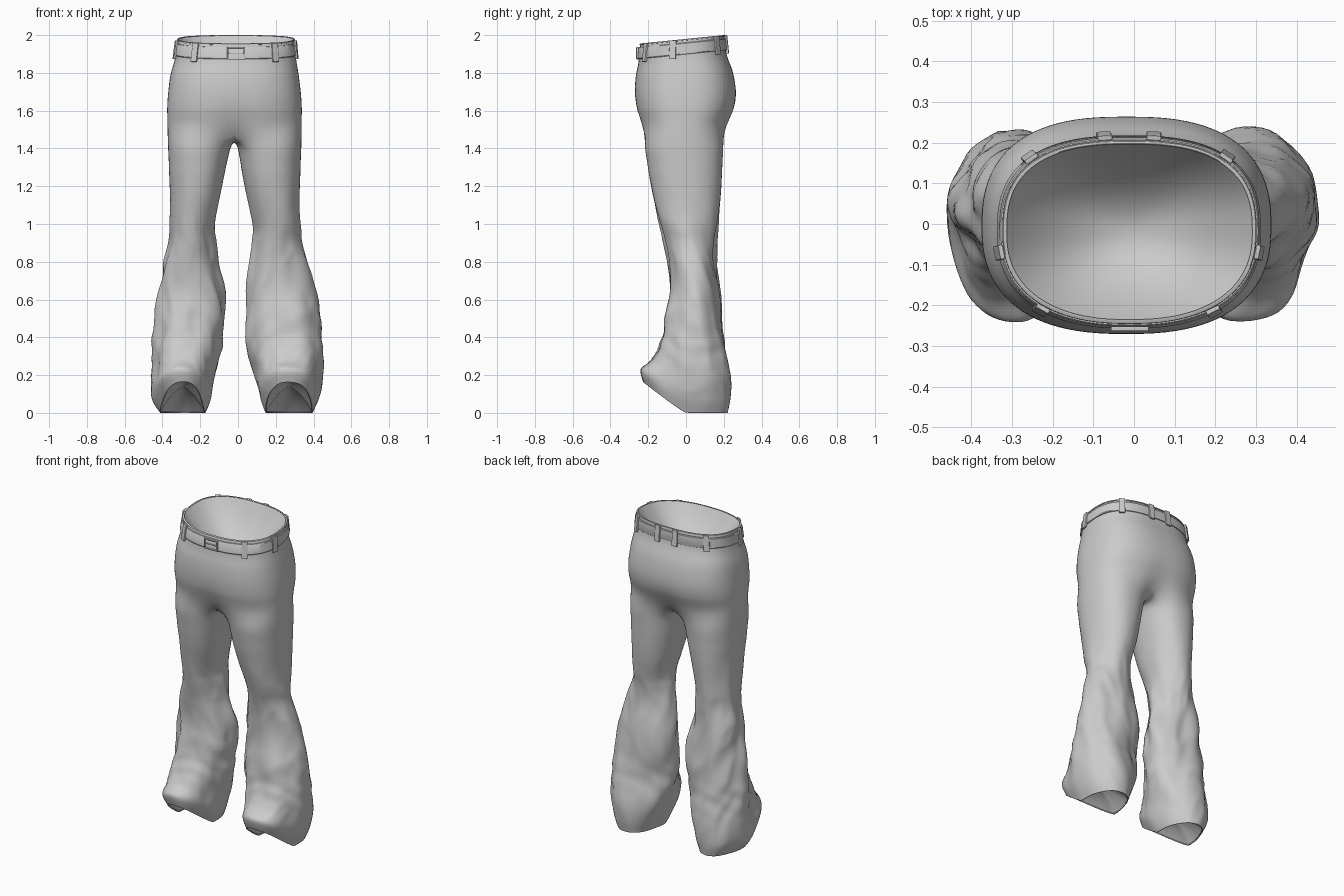
import bpy, bmesh
from math import sin, cos, pi, exp
from mathutils import Vector, Matrix, noise

if "Cube" in bpy.data.objects:
    bpy.data.objects.remove(bpy.data.objects["Cube"])

N, K = 96, 15            # verts round the waist, verts across the crotch
H = N // 2
M = H + K + 1            # verts round one leg

# z, x left, x right, y front, y back, waist tilt, centre cleft, front and back squareness
TORSO = [(1.98, -.32, .298, -.242, .203, .1, 0, 2.35, 2.6),
         (1.88, -.333, .307, -.252, .214, .1, 0, 2.4, 2.6),
         (1.79, -.357, .321, -.266, .249, .04, 0, 2.5, 2.6),
         (1.69, -.37, .333, -.27, .264, .0, 0, 2.55, 2.6),
         (1.60, -.375, .338, -.26, .252, 0, .02, 2.55, 2.55),
         (1.51, -.374, .338, -.237, .218, 0, .1, 2.45, 2.45)]
# z, left inner, left outer, right inner, right outer, y front, y back, squareness
LEGS = [(1.42, -.036, -.372, -.004, .337, -.222, .20, 2.3),
        (1.20, -.085, -.362, .035, .328, -.185, .187, 2.15),
        (1.00, -.12, -.362, .08, .33, -.145, .18, 1.95),
        (.90, -.115, -.367, .075, .335, -.125, .175, 1.9),
        (.78, -.105, -.40, .058, .375, -.105, .175, 1.9),
        (.60, -.072, -.425, .047, .418, -.09, .185, 2),
        (.38, -.085, -.448, .05, .442, -.125, .192, 2.1),
        (.20, -.118, -.453, .08, .453, -.18, .225, 2.2),
        (.08, -.14, -.455, .112, .43, -.238, .233, 2.2),
        (.0, -.175, -.41, .145, .395, -.228, .222, 2.2)]


def at(rows, t):
    """Smooth interpolation through table rows."""
    i = max(0, min(int(t), len(rows) - 2))
    u = t - i
    a, b, c, d = (rows[max(0, min(len(rows) - 1, i + k))] for k in (-1, 0, 1, 2))
    return [.5 * (2 * q + (r - p) * u + (2 * p - 5 * q + 4 * r - s) * u * u
                  + (3 * q - p - 3 * r + s) * u ** 3) for p, q, r, s in zip(a, b, c, d)]


def spow(v, n):
    return (1 if v > 0 else -1) * abs(v) ** (2 / n)


def torso_point(i, t, off=0.0):
    z, xl, xr, yf, yb, tilt, cleft, nf, nb = at(TORSO, t)
    a = -pi / 2 - 2 * pi * i / N
    n = nf if sin(a) < 0 else nb
    x = (xl + xr) / 2 + ((xr - xl) / 2 + off) * spow(cos(a), n)
    y = (yf + yb) / 2 + ((yb - yf) / 2 + off) * spow(sin(a), n)
    y *= 1 - cleft * exp(-((x + .02) / .07) ** 2)
    return Vector((x, y, z + tilt * y))


def leg_point(j, t, side):
    z, li, lo, ri, ro, yf, yb, n = at(LEGS, t)
    xi, xo = (li, lo) if side < 0 else (ri, ro)
    a = -pi / 4 - 2 * pi * j / M
    # knees are slimmer front to back
    knee = exp(-((z - .88) / .17) ** 2) * (.026 if side > 0 else .01)
    yf, yb = yf + knee * .8, yb - knee
    # cloth folds, growing towards the hem
    g = max(0, min(1, (1.25 - z) / .7))
    f = noise.noise(Vector((1.2 * cos(a) + side * 7, 1.2 * sin(a), z * 3.5 + .9 * sin(a)))) * .035
    f += (1 - abs(noise.noise(Vector((1.6 * cos(a), 1.6 * sin(a) + side * 3, z * 6 + 1.5 * cos(a)))) * 2.5) - .6) * .008
    f += .003 * exp(-((z - .34) / .09) ** 2) * sin(z * 55 + 2.5 * sin(a + side) + 3 * cos(2 * a))
    f *= g * min(1, .3 + z * 2)
    rx, ry = abs(xo - xi) / 2 + f, (yb - yf) / 2 + f * .8
    x = (xi + xo) / 2 - side * rx * spow(cos(a), n)
    y = (yf + yb) / 2 + ry * spow(sin(a), n)
    lift = .17 * max(0, 1 - z / .6) * (max(0, -y) / .235) ** 1.1
    return Vector((x, y, max(0, z) + lift))


def make(name, bm, smooth=True):
    me = bpy.data.meshes.new(name)
    bm.to_mesh(me)
    bm.free()
    for p in me.polygons:
        p.use_smooth = smooth
    ob = bpy.data.objects.new(name, me)
    bpy.context.collection.objects.link(ob)
    return ob


def bridge(bm, up, low, flip=False):
    n = len(up)
    for i in range(n):
        q = [up[i], up[(i + 1) % n], low[(i + 1) % n], low[i]]
        bm.faces.new(q[::-1] if flip else q)


# Trousers: torso rings, split at the crotch into two lofted legs
bm = bmesh.new()
ring = None
for s in range(26):
    new = [bm.verts.new(torso_point(i, s / 5)) for i in range(N)]
    if ring:
        bridge(bm, ring, new)
    ring = new
front, back = ring[0].co, ring[H].co
crotch = []
for k in range(1, K + 1):
    p = back.lerp(front, k / (K + 1))
    p.z -= .05 * sin(pi * k / (K + 1)) ** .8
    crotch.append(bm.verts.new(p))
hems = []
for side in (-1, 1):
    half = ring[:H + 1] if side < 0 else [ring[-i % N] for i in range(H + 1)]
    prev = half + crotch
    steps = (len(LEGS) - 1) * 9
    for s in range(steps + 1):
        new = [bm.verts.new(leg_point(j, s / 9, side)) for j in range(M)]
        bridge(bm, prev, new, side > 0)
        prev = new
    hems.append([v.co.copy() for v in prev])
# soften the join of legs and seat
zone = [v for v in bm.verts if 1.28 < v.co.z < 1.6]
for _ in range(6):
    bmesh.ops.smooth_vert(bm, verts=zone, factor=.5, use_axis_x=True, use_axis_y=True, use_axis_z=True)
trousers = make("trousers", bm)
mod = trousers.modifiers.new("cloth_thickness", 'SOLIDIFY')
mod.thickness, mod.offset = .006, -1


# Bands that follow the waist: section is a list of (drop below rim, offset)
def band(name, section):
    bm = bmesh.new()
    rings = [[bm.verts.new(torso_point(i, d * 10, o)) for i in range(N)] for d, o in section]
    for a, b in zip(rings, rings[1:] + rings[:1]):
        bridge(bm, a, b)
    bmesh.ops.recalc_face_normals(bm, faces=bm.faces[:])
    ob = make(name, bm)
    bpy.context.view_layer.objects.active = ob
    ob.select_set(True)
    bpy.ops.object.shade_smooth_by_angle(angle=.6)
    ob.select_set(False)


band("belt", [(.026, -.003), (.026, .005), (.030, .008), (.078, .008), (.082, .005), (.082, -.003)])
band("waist_rim", [(0, -.007), (0, .001), (.003, .003), (.012, .003), (.014, -.003)])


# Inner linings that close an opening as a shallow bowl
def lining(name, rim, depth, flip):
    bm = bmesh.new()
    mid = sum(rim, Vector()) / len(rim)
    prev = None
    for s in range(16):
        r = 1 - s / 16
        new = [bm.verts.new(mid + (p - mid) * r + Vector((0, 0, depth * (1 - r * r)))) for p in rim]
        if prev:
            bridge(bm, prev, new, flip)
        prev = new
    bm.faces.new(prev[::-1] if flip else prev)
    make(name, bm)


lining("waist_lining", [torso_point(i, .1, -.006) for i in range(N)], -.2, True)
for name, hem, flip in zip(("left_hem_lining", "right_hem_lining"), hems, (False, True)):
    mid = sum(hem, Vector()) / M
    lining(name, [p.lerp(mid, .03) + Vector((0, 0, .006)) for p in hem], .08, flip)


def block(name, size, matrix, bevel=.003):
    bm = bmesh.new()
    bmesh.ops.create_cube(bm, size=1)
    bmesh.ops.scale(bm, vec=size, verts=bm.verts[:])
    bmesh.ops.bevel(bm, geom=bm.edges[:], offset=bevel, segments=2, affect='EDGES', profile=.5)
    bm.transform(matrix)
    make(name, bm, False)


# Belt loops
for n, (x, y) in enumerate([(-.22, -.2), (.185, -.2), (-.33, -.07), (.305, -.07),
                            (-.26, .175), (.235, .175), (-.07, .21), (.047, .21)]):
    i = min((k / 4 for k in range(N * 4)),
            key=lambda k: (torso_point(k, .5).xy - Vector((x, y))).length)
    top, low = torso_point(i, .03, .009), torso_point(i, 1.0, .009)
    up = (top - low).normalized()
    side = torso_point(i + .3, .5) - torso_point(i - .3, .5)
    out = side.cross(up).normalized()
    side = up.cross(out)
    m = Matrix((side, out, up)).transposed().to_4x4()
    m.translation = (top + low) / 2
    block("belt_loop_%d" % (n + 1), (.036, .012, (top - low).length), m)

# Buckle frame and prong
cy = torso_point(0, .55, .011).y
cz = torso_point(0, .55).z
for name, dx, dz, w, h in [("buckle_top", 0, .029, .094, .008), ("buckle_bottom", 0, -.029, .094, .008),
                           ("buckle_left", -.043, 0, .008, .066), ("buckle_right", .043, 0, .008, .066)]:
    block(name, (w, .012, h), Matrix.Translation((-.01 + dx, cy, cz + dz)))
block("buckle_prong", (.08, .008, .008), Matrix.Translation((-.01, cy, cz)))
